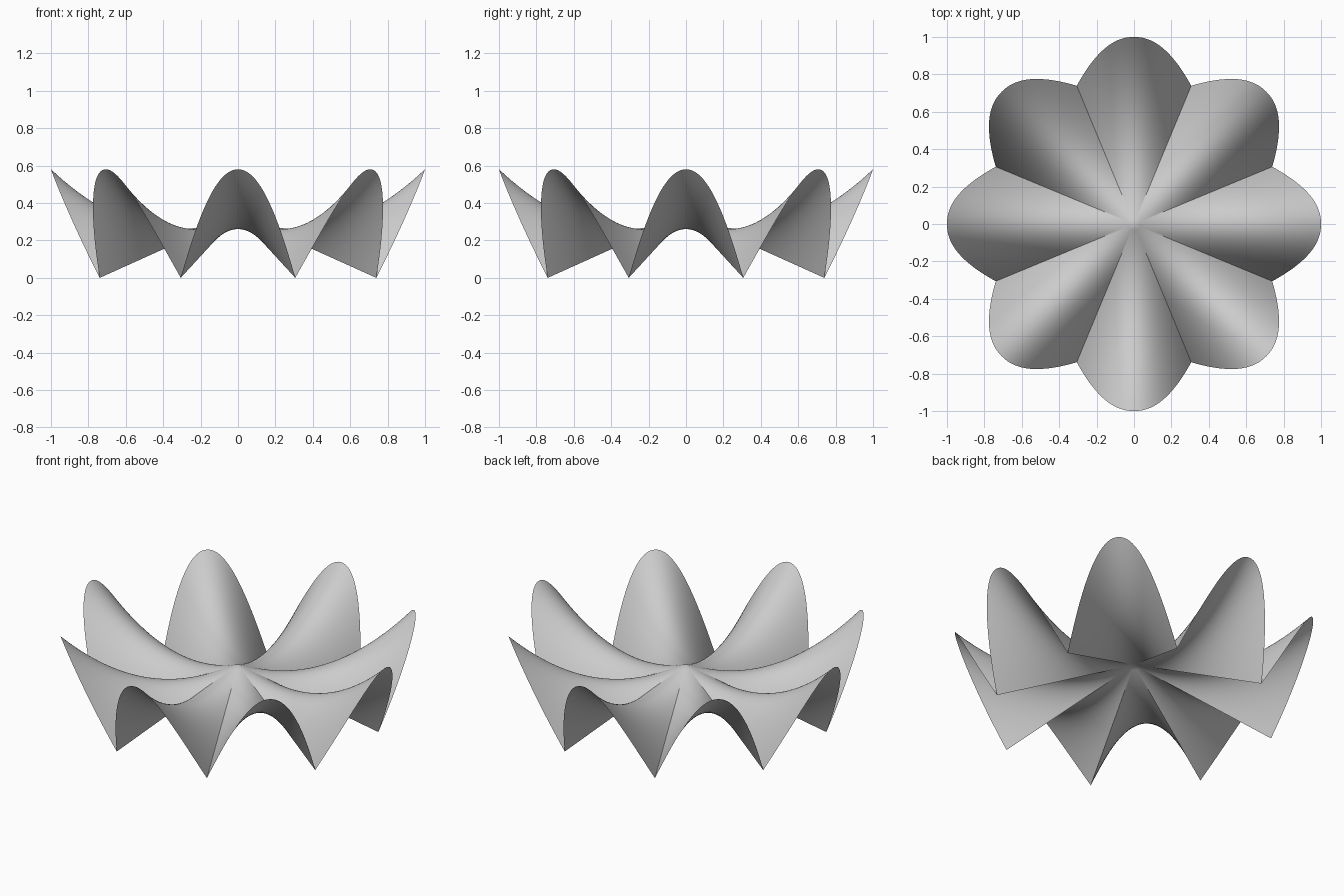
import bpy
import bmesh
import math

cube = bpy.data.objects.get("Cube")
if cube:
    bpy.data.objects.remove(cube, do_unlink=True)

PETALS = 8
COLUMNS = 40      # steps across one petal
RINGS = 28        # steps from the centre to the rim
HALF = math.pi / PETALS
VALLEY_U = 0.739  # distance of the feet, measured along a petal
CENTRE_Z, SAG, BEND = 0.333, 0.451, 0.698


def saddle(u, v):
    """Saddle-shaped vault: sagging ridge along u, arch across v, straight valleys."""
    return CENTRE_Z - SAG * u + BEND * (u * u - (v / math.tan(HALF)) ** 2)


def rim(t):
    """Outline of one petal in plan, from foot (-1) over the tip (0) to foot (1)."""
    u = 1 - (1 - VALLEY_U) * abs(t) ** 2.15
    return u, t * VALLEY_U * math.tan(HALF)


# Shell: one thin sheet of petals meeting in straight valleys
bm = bmesh.new()
centre = bm.verts.new((0, 0, CENTRE_Z))
for p in range(PETALS):
    angle = 2 * HALF * p
    c, s = math.cos(angle), math.sin(angle)
    columns = []
    for i in range(COLUMNS + 1):
        ru, rv = rim(2 * i / COLUMNS - 1)
        column = []
        for j in range(1, RINGS + 1):
            u, v = ru * j / RINGS, rv * j / RINGS
            column.append(bm.verts.new((u * c - v * s, u * s + v * c, saddle(u, v))))
        columns.append(column)
    for a, b in zip(columns, columns[1:]):
        bm.faces.new((centre, a[0], b[0]))
        for j in range(RINGS - 1):
            bm.faces.new((a[j], a[j + 1], b[j + 1], b[j]))
bmesh.ops.remove_doubles(bm, verts=bm.verts, dist=0.0001)

mesh = bpy.data.meshes.new("petal_shell")
bm.to_mesh(mesh)
bm.free()
shell = bpy.data.objects.new("petal_shell", mesh)
bpy.context.collection.objects.link(shell)

# Plain grey surface
grey = bpy.data.materials.new("light_grey")
grey.use_nodes = True
colour = (0.6, 0.6, 0.6, 1)
grey.diffuse_color = colour
grey.node_tree.nodes["Principled BSDF"].inputs["Base Color"].default_value = colour
mesh.materials.append(grey)

# Smooth vaults with sharp valleys
bpy.ops.object.select_all(action="DESELECT")
shell.select_set(True)
bpy.context.view_layer.objects.active = shell
bpy.ops.object.shade_smooth_by_angle(angle=math.radians(30))
